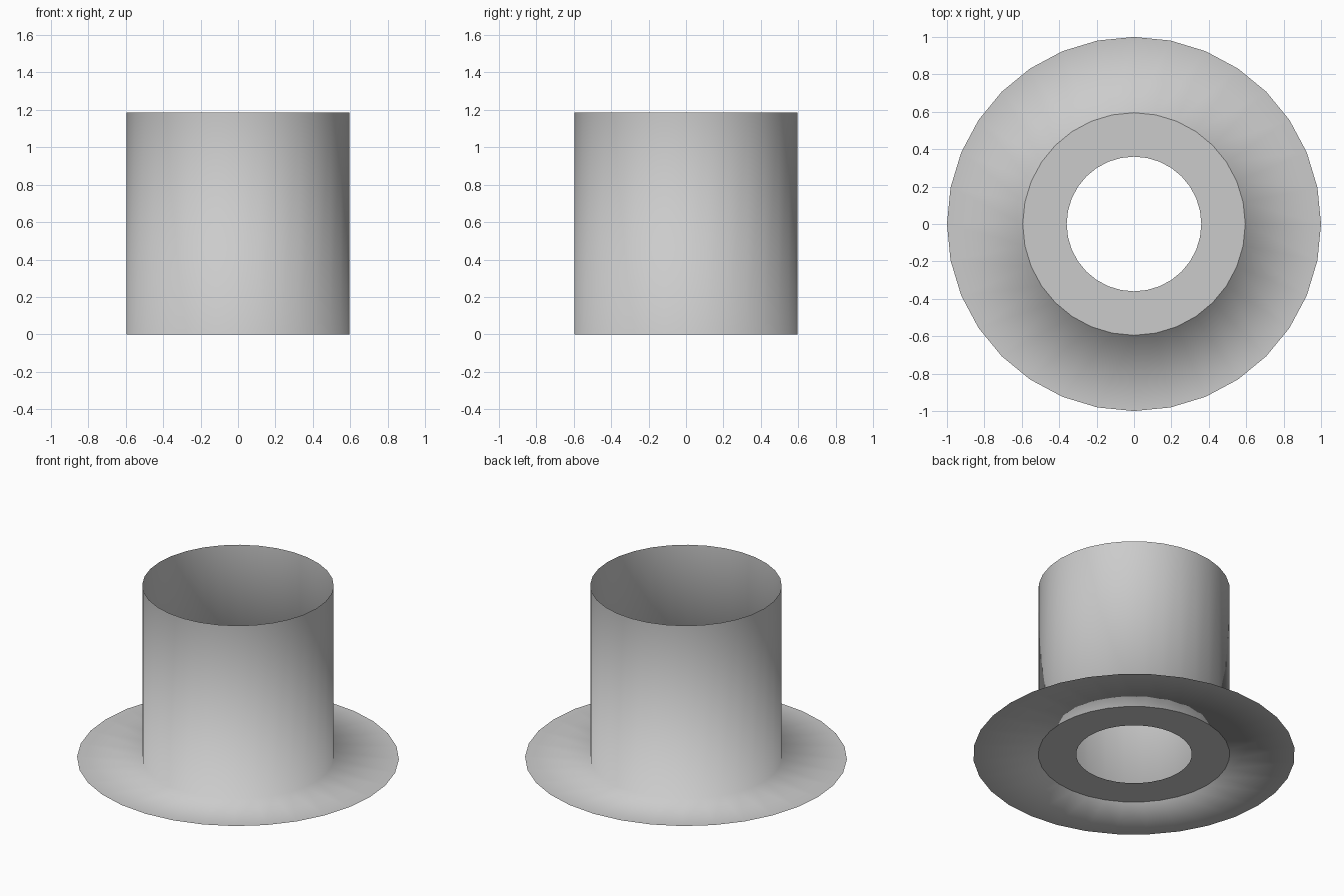
import bpy, bmesh, math

if "Cube" in bpy.data.objects:
    bpy.data.objects.remove(bpy.data.objects["Cube"])

SIDES = 32


def lathe(name, profile, smooth):
    """Revolve an open (radius, height) profile into a thin surface."""
    bm = bmesh.new()
    rings = []
    for r, z in profile:
        rings.append([bm.verts.new((r * math.cos(2 * math.pi * i / SIDES),
                                    r * math.sin(2 * math.pi * i / SIDES), z))
                      for i in range(SIDES)])
    for a, b in zip(rings, rings[1:]):
        for i in range(SIDES):
            j = (i + 1) % SIDES
            face = bm.faces.new((a[i], a[j], b[j], b[i]))
            face.smooth = smooth
    mesh = bpy.data.meshes.new(name)
    bm.to_mesh(mesh)
    bm.free()
    obj = bpy.data.objects.new(name, mesh)
    bpy.context.collection.objects.link(obj)
    return obj


# Flat brim flowing smoothly into the open-topped tube wall
lathe("tube_and_brim", [(1.0, 0.0), (0.595, 0.0), (0.595, 1.185)], True)

# Flat ring closing the tube floor around a central hole
lathe("floor_ring", [(0.595, 0.0), (0.36, 0.0)], False)
